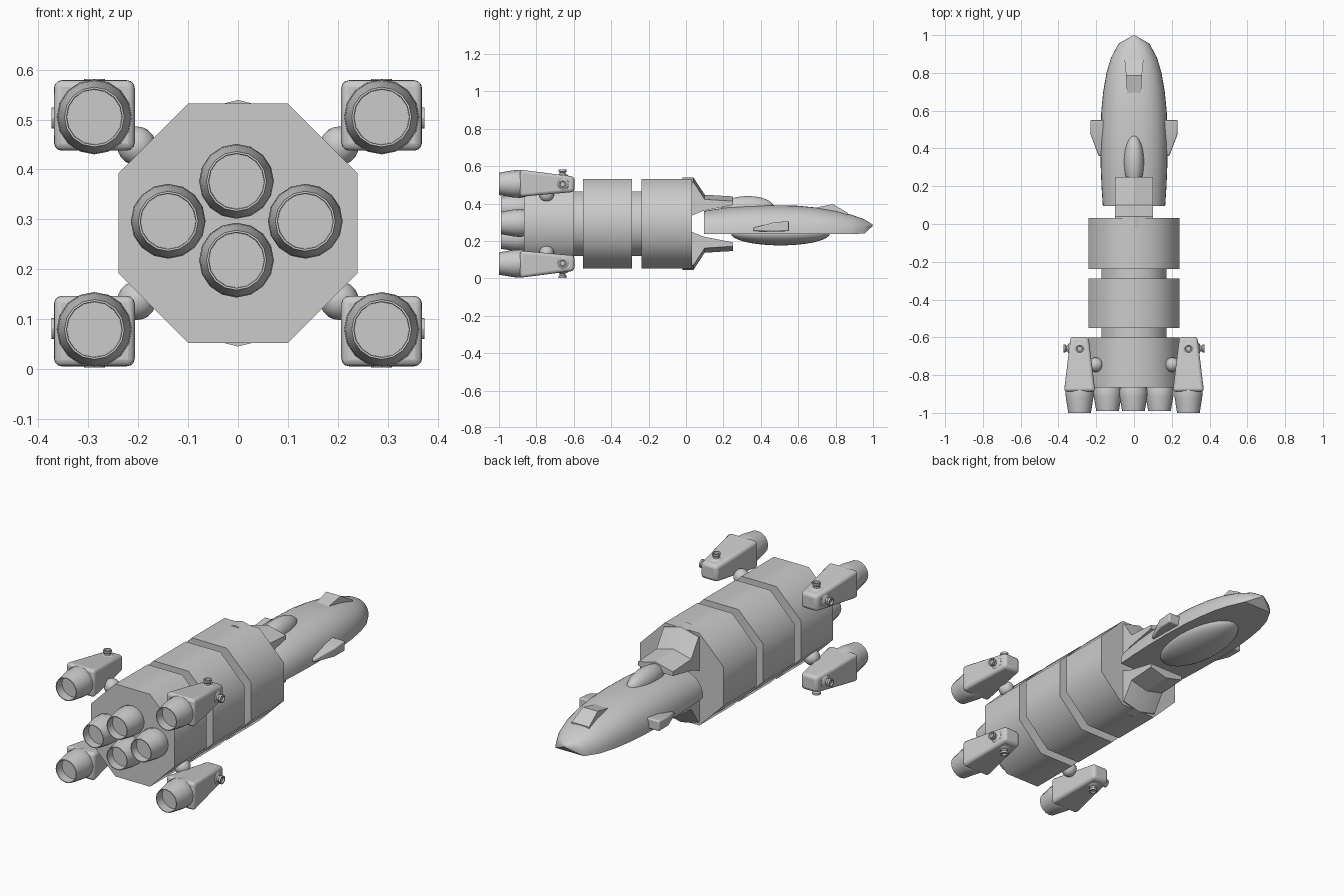
import bpy, math
from mathutils import Matrix, Vector

if "Cube" in bpy.data.objects:
    bpy.data.objects.remove(bpy.data.objects["Cube"])

ZC = 0.292  # height of the long axis


def loft(name, rings, angle=30, bevel=0.0):
    """Skin a series of equal-length point rings and cap both ends."""
    n = len(rings[0])
    verts = [p for r in rings for p in r]
    faces = [(i * n + j, i * n + (j + 1) % n, (i + 1) * n + (j + 1) % n, (i + 1) * n + j)
             for i in range(len(rings) - 1) for j in range(n)]
    faces += [tuple(range(n))[::-1], tuple((len(rings) - 1) * n + j for j in range(n))]
    me = bpy.data.meshes.new(name)
    me.from_pydata(verts, [], faces)
    ob = bpy.data.objects.new(name, me)
    bpy.context.collection.objects.link(ob)
    bpy.ops.object.select_all(action='DESELECT')
    ob.select_set(True)
    bpy.context.view_layer.objects.active = ob
    bpy.ops.object.mode_set(mode='EDIT')
    bpy.ops.mesh.select_all(action='SELECT')
    bpy.ops.mesh.normals_make_consistent(inside=False)
    bpy.ops.object.mode_set(mode='OBJECT')
    if bevel:
        m = ob.modifiers.new("round", 'BEVEL')
        m.width, m.segments = bevel, 3
        m.limit_method = 'ANGLE'
    bpy.ops.object.shade_smooth_by_angle(angle=math.radians(angle))
    return ob


def lathe(name, profile, origin, axis, n=16):
    """Revolve (radius, distance) pairs around an axis."""
    rot = Vector(axis).to_track_quat('Z', 'Y').to_matrix()
    o = Vector(origin)
    rings = [[o + rot @ Vector((r * math.cos(2 * math.pi * k / n), r * math.sin(2 * math.pi * k / n), d))
              for k in range(n)] for r, d in profile]
    return loft(name, rings)


def rect(x, z, hx, hz, y):
    return [(x - hx, y, z - hz), (x + hx, y, z - hz), (x + hx, y, z + hz), (x - hx, y, z + hz)]


def ball(name, loc, radii, seg=24, rings=14):
    bpy.ops.mesh.primitive_uv_sphere_add(segments=seg, ring_count=rings, radius=1, location=loc)
    ob = bpy.context.object
    ob.name, ob.scale = name, radii
    bpy.ops.object.shade_smooth()
    return ob


# Octagonal hull: three tanks joined by two recessed necks
def octagon(y, s):
    a, b = 0.24 * s, 0.10 * s
    pts = [(a, b), (b, a), (-b, a), (-a, b), (-a, -b), (-b, -a), (b, -a), (a, -b)]
    return [(x, y, ZC + z) for x, z in pts]


hull = [(-0.865, 1), (-0.6, 1), (-0.6, .72), (-0.55, .72), (-0.55, 1), (-0.288, 1),
        (-0.288, .72), (-0.237, .72), (-0.237, 1), (0.033, 1)]
loft("hull", [octagon(y, s) for y, s in hull], angle=50)

# Nozzles: tapered cups, distance measured back from y = -0.85
nozzle = [(.066, 0), (.075, .035), (.073, .07), (.06, .15), (.056, .15), (.055, .105)]
for i, (x, z) in enumerate([(-.14, .296), (.135, .296), (-.003, .376), (-.003, .218)]):
    lathe(f"main_nozzle_{i}", [(r, d * .93) for r, d in nozzle], (x, -.85, z), (0, -1, 0))

# Four outrigger pods, mirrored over both cross axes
knob = [(.036, -.02), (.034, .006), (.024, .014), (.016, .016), (.015, .024),
        (.021, .030), (.021, .040), (.015, .040), (.013, .032)]
for sx in (-1, 1):
    for sz in (-1, 1):
        tag = ("left" if sx < 0 else "right") + ("_upper" if sz > 0 else "_lower")
        px, pz = sx * .288, ZC + sz * .2165
        loft("pod_" + tag, [rect(px, pz, .083, .0725, -.887),
                            rect(px, ZC + sz * .211, .047, .041, -.597)], bevel=.016)
        lathe("pod_nozzle_" + tag, nozzle, (px, -.85, ZC + sz * .213), (0, -1, 0))
        lathe("side_thruster_" + tag, knob, (px + sx * .046, -.66, ZC + sz * .211), (sx, 0, 0), 12)
        lathe("cap_thruster_" + tag, knob, (px, -.66, ZC + sz * .249), (0, 0, sz), 12)
        ball("pod_joint_" + tag, (sx * .203, -.745, ZC + sz * .155), (.039, .039, .039), 16, 10)

# Crew craft: flat-bottomed domed body (y, half width, bottom, top)
stations = [(.095, .165, .236, .36), (.2, .172, .236, .377), (.32, .177, .236, .388),
            (.46, .178, .236, .391), (.6, .173, .236, .388), (.7, .163, .236, .378),
            (.8, .146, .236, .362), (.88, .122, .236, .342), (.955, .082, .24, .315),
            (.998, .006, .28, .288)]


def dome(y, w, zb, zt, n=20):
    ring = []
    for k in range(n + 1):
        a = math.pi * k / n
        c, s = math.cos(a), max(math.sin(a), 0)
        ring.append((math.copysign(w * abs(c) ** .85, c), y, zb + (zt - zb) * s ** .85))
    return ring


loft("crew_craft", [dome(*s) for s in stations], angle=35)
ball("belly_shield", (0, .505, .24), (.125, .265, .064), 32, 16)
ball("dorsal_fairing", (0, .33, .38), (.053, .14, .06))

# Cockpit: raised wedge with a sloping windscreen
loft("cockpit", [rect(0, .355, .037, .022, .69), rect(0, .36, .042, .037, .785),
                 rect(0, .335, .05, .014, .867)], angle=20)

# Side thruster fairings tapering toward the rear
for sx, side in ((-1, "left"), (1, "right")):
    loft("side_fairing_" + side, [rect(sx * .165, .261, .022, .009, .36),
                                  rect(sx * .185, .275, .044, .024, .47),
                                  rect(sx * .185, .279, .046, .027, .55)], bevel=.007)

# Docking clamps: folded profile (y, height off axis) with a shallow centre ridge
outer = [(-.02, .247), (.04, .247), (.1, .155), (.25, .146)]
inner = [(.25, .10), (.09, .068), (.03, .043), (-.02, .043)]
for sz, side in ((1, "upper"), (-1, "lower")):
    rings = []
    for x, drop in ((-.1, .025), (0, 0), (.1, .025)):
        rings.append([(x, y, ZC + sz * (h - drop)) for y, h in outer] +
                     [(x, y, ZC + sz * h) for y, h in inner])
    loft("docking_clamp_" + side, rings, angle=25)
